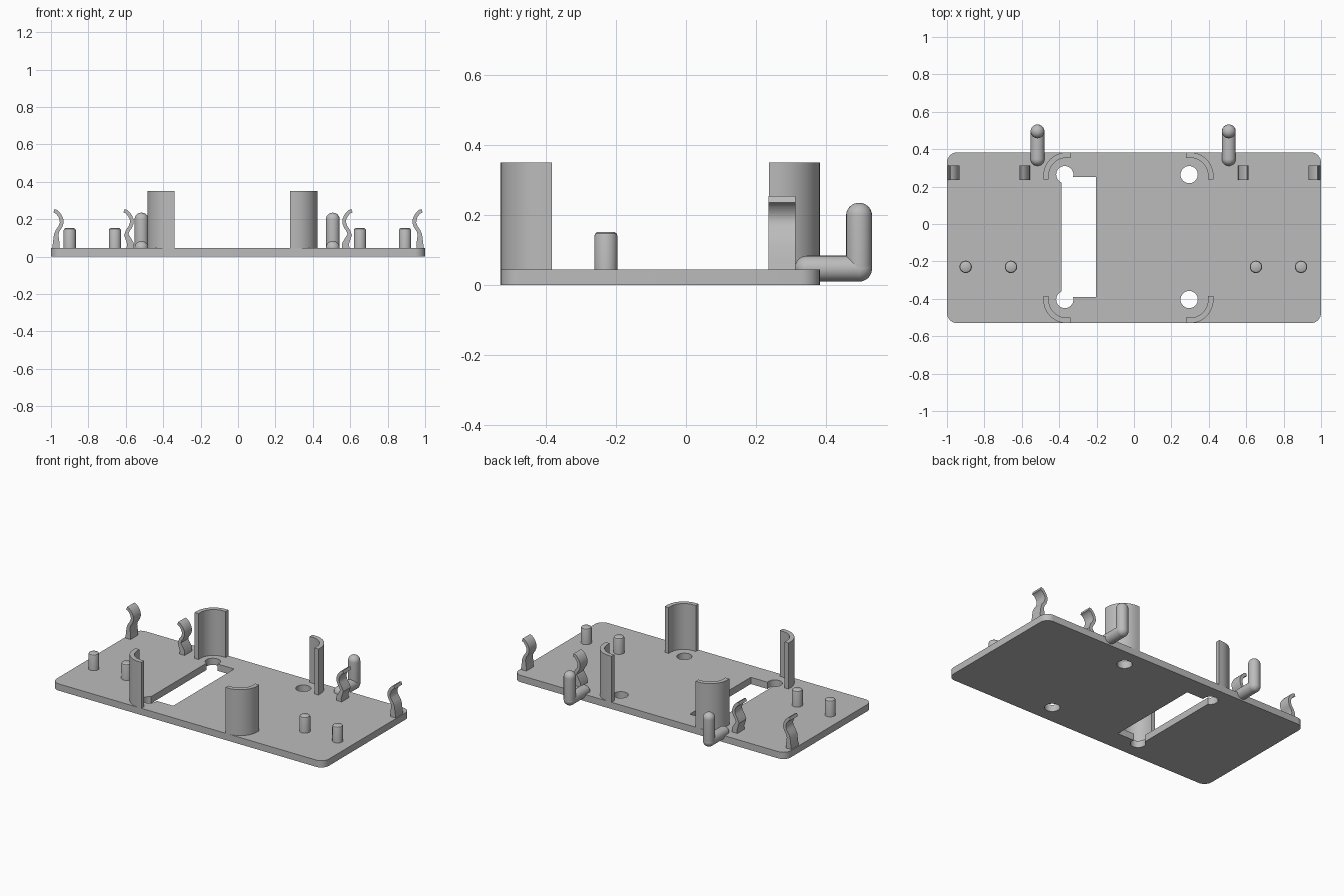
import bpy, bmesh
from math import sin, cos, pi, radians
from mathutils import Vector

if "Cube" in bpy.data.objects:
    bpy.data.objects.remove(bpy.data.objects["Cube"])

grey = bpy.data.materials.new("grey plastic")
grey.use_nodes = True
grey.diffuse_color = (0.5, 0.5, 0.5, 1)
grey.node_tree.nodes["Principled BSDF"].inputs["Base Color"].default_value = (0.5, 0.5, 0.5, 1)

PLATE_TOP = 0.045


def finish(name, bm):
    bmesh.ops.recalc_face_normals(bm, faces=bm.faces)
    mesh = bpy.data.meshes.new(name)
    bm.to_mesh(mesh)
    bm.free()
    mesh.materials.append(grey)
    ob = bpy.data.objects.new(name, mesh)
    bpy.context.collection.objects.link(ob)
    return ob


def smooth(ob):
    bpy.ops.object.select_all(action='DESELECT')
    ob.select_set(True)
    bpy.context.view_layer.objects.active = ob
    bpy.ops.object.shade_smooth_by_angle(angle=radians(35))


def prism(name, points, offset):
    """Extrude a closed outline of 3D points along an offset."""
    bm = bmesh.new()
    face = bm.faces.new([bm.verts.new(p) for p in points])
    ext = bmesh.ops.extrude_face_region(bm, geom=[face])
    verts = [v for v in ext["geom"] if isinstance(v, bmesh.types.BMVert)]
    bmesh.ops.translate(bm, verts=verts, vec=offset)
    return finish(name, bm)


def arc(cx, cy, r, a0, a1, n=12):
    angles = [radians(a0 + (a1 - a0) * i / n) for i in range(n + 1)]
    return [(cx + r * cos(a), cy + r * sin(a)) for a in angles]


def lathe(bm, profile, start, direction, n=24):
    """Spin (radius, height) points around an axis from start."""
    rot = Vector((0, 0, 1)).rotation_difference(Vector(direction))
    rings = [[bm.verts.new(Vector(start) + rot @ Vector((r * cos(2 * pi * i / n), r * sin(2 * pi * i / n), h)))
              for i in range(n)] for r, h in profile]
    for a, b in zip(rings, rings[1:]):
        for i in range(n):
            j = (i + 1) % n
            bm.faces.new((a[i], a[j], b[j], b[i]))
    bm.faces.new(rings[0])
    bm.faces.new(rings[-1])


# Base plate with rounded corners
R = 0.055
outline = []
for k, (cx, cy) in enumerate(((1 - R, 0.383 - R), (-1 + R, 0.383 - R), (-1 + R, -0.53 + R), (1 - R, -0.53 + R))):
    outline += arc(cx, cy, R, 90 * k, 90 * k + 90, 8)
plate = prism("base_plate", [(x, y, 0) for x, y in outline], (0, 0, PLATE_TOP))

# Slot and round holes cut through the plate
slot = ((-0.387, -0.39), (-0.203, -0.39), (-0.203, 0.25), (-0.387, 0.25))
holes = [slot] + [arc(x, y, 0.046, 0, 348.75, 31) for x in (-0.37, 0.295) for y in (-0.404, 0.264)]
for points in holes:
    cutter = prism("hole_cutter", [(x, y, -0.1) for x, y in points], (0, 0, 0.3))
    cutter.hide_render = True
    bpy.context.view_layer.objects.active = plate
    mod = plate.modifiers.new("hole", 'BOOLEAN')
    mod.operation, mod.solver, mod.object = 'DIFFERENCE', 'EXACT', cutter
    bpy.ops.object.modifier_apply(modifier=mod.name)
    bpy.data.objects.remove(cutter)
smooth(plate)

# Curved corner walls
for xn, mx, sx in (("right", -0.485, 1), ("left", 0.425, -1)):
    for yn, my, sy in (("front", -0.53, 1), ("back", 0.383, -1)):
        outer = [(0, 0.146)] + arc(0.125, 0.125, 0.125, 180, 270) + [(0.146, 0)]
        inner = [(0.146, 0.029)] + arc(0.125, 0.125, 0.096, 270, 180) + [(0.029, 0.146)]
        pts = [(mx + sx * x, my + sy * y, 0.02) for x, y in outer + inner]
        smooth(prism(f"{yn}_{xn}_corner_wall", pts, (0, 0, 0.33)))

# Locating pegs with chamfered tops
for i, x in enumerate((-0.9, -0.658, 0.652, 0.893)):
    bm = bmesh.new()
    lathe(bm, [(0.033, 0.02), (0.033, 0.14), (0.03, 0.148), (0.024, 0.152)], (x, -0.229, 0), (0, 0, 1))
    smooth(finish(f"peg_{i + 1}", bm))


# Spring clips: tapered foot, bulge and curled lip
def clip(name, x, side, foot):
    path = [(foot, 0.03), (foot + 0.003, 0.07), (0.021, 0.118), (0.029, 0.14), (0.043, 0.16), (0.05, 0.18),
            (0.049, 0.2), (0.041, 0.218), (0.032, 0.23), (0.022, 0.24), (0.009, 0.245)]
    halves = [0.021, 0.018, 0.012] + [0.01] * 8
    a, b = [], []
    for i, (px, pz) in enumerate(path):
        p, q = path[max(i - 1, 0)], path[min(i + 1, len(path) - 1)]
        d = Vector((q[0] - p[0], q[1] - p[1])).normalized() * halves[i]
        a.append((x + side * (px - d.y), 0.236, pz + d.x))
        b.append((x + side * (px + d.y), 0.236, pz - d.x))
    smooth(prism(name, a + b[::-1], (0, 0.077, 0)))


for word, side in (("right", 1), ("left", -1)):
    clip(f"{word}_outer_clip", -0.993 * side, side, 0.018)
    clip(f"{word}_inner_clip", -0.618 * side, side, 0.04)

# Round bent hooks on the back edge
r = 0.037
for word, x in (("right", -0.516), ("left", 0.507)):
    for part, start, direction, length in (("arm", (x, 0.348, 0.047), (0, 1, 0), 0.147),
                                           ("post", (x, 0.495, 0.047), (0, 0, 1), 0.151)):
        ends = [radians(90 * i / 8) for i in range(8)]
        low = [(r * sin(a + 0.02), -r * cos(a)) for a in ends]
        high = [(rad, length - h) for rad, h in reversed(low)]
        bm = bmesh.new()
        lathe(bm, low + [(r, 0), (r, length)] + high, start, direction)
        smooth(finish(f"{word}_hook_{part}", bm))
